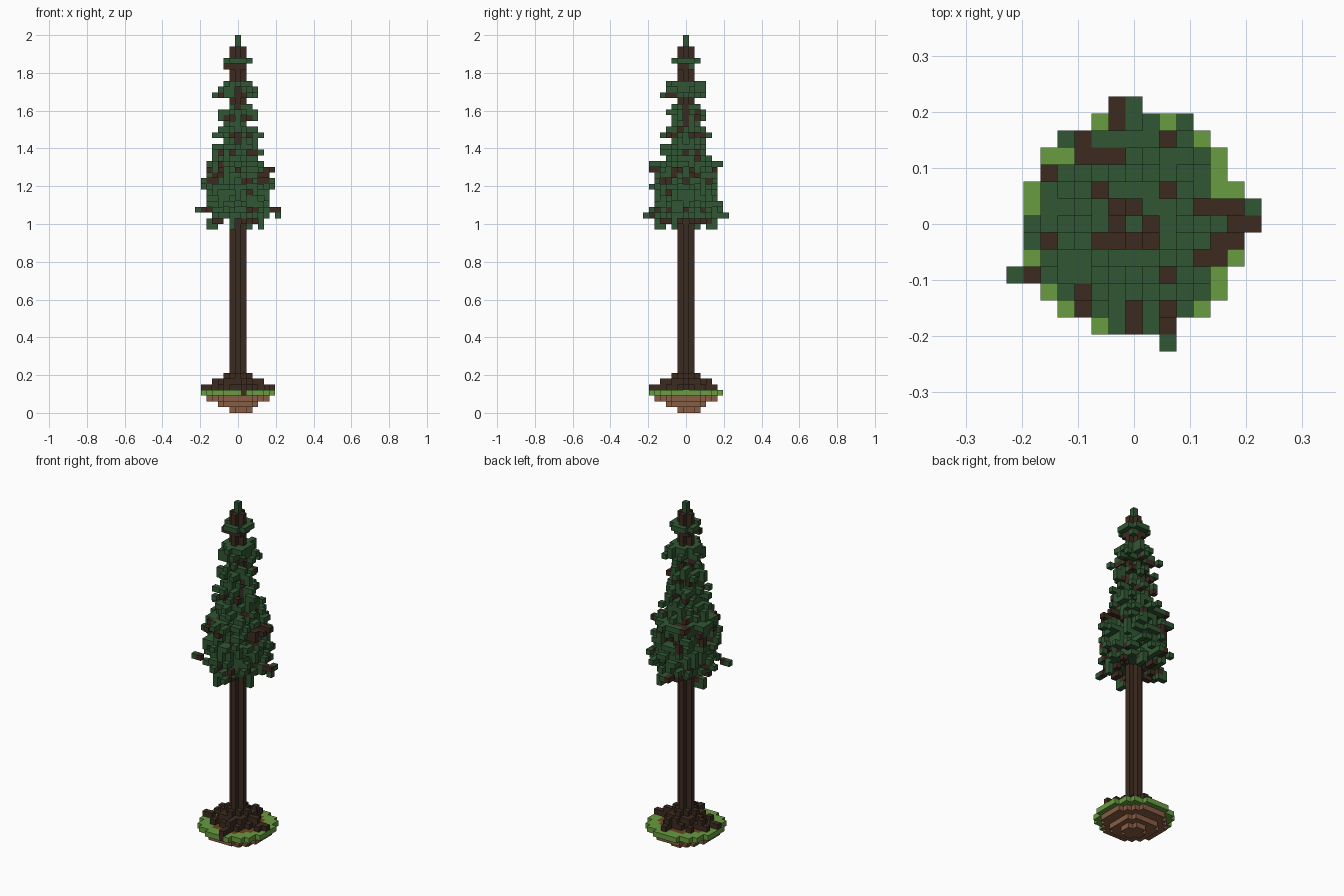
import bpy, bmesh, random
from math import cos, sin, tau, hypot
from mathutils import Vector

random.seed(8)
V = 2 / 66          # edge length of one block

if "Cube" in bpy.data.objects:
    bpy.data.objects.remove(bpy.data.objects["Cube"])


def material(name, hex_code):
    channels = [int(hex_code[i:i + 2], 16) / 255 for i in (0, 2, 4)]
    rgba = [((c + 0.055) / 1.055) ** 2.4 for c in channels] + [1]
    mat = bpy.data.materials.new(name)
    mat.use_nodes = True
    mat.diffuse_color = rgba
    mat.node_tree.nodes["Principled BSDF"].inputs["Base Color"].default_value = rgba
    return mat


BARK = material("dark bark", "3c2b20")
LEAF = material("needle green", "315733")
GRASS = material("grass green", "699c41")
DIRT = material("dirt brown", "875d43")
SOIL = material("top soil", "6a451e")

parts = {}          # part name -> (material, set of block cells)
filled = set()


def add(part, mat, cells):
    store = parts.setdefault(part, (mat, set()))[1]
    for c in cells:
        if c not in filled:
            filled.add(c)
            store.add(c)


def disc(z, radius, inner=0, shift=0):
    span = range(-8, 9)
    return [(x, y, z) for x in span for y in span
            if inner <= hypot(x - shift, y - shift) < radius]


def ray(z, angle, start, end):
    return [(round(t * cos(angle)), round(t * sin(angle)), z)
            for t in range(start, end + 1)]


# Trunk with a plus-shaped section
for z in range(3, 64):
    add("trunk", BARK, disc(z, 1.1))

# Roots: stepped flare with spokes creeping over the ground
for z, radius in ((4, 3.2), (5, 2.3), (6, 2.1)):
    add("roots", BARK, disc(z, radius))
for i in range(8):
    angle = tau * (i + random.uniform(-0.25, 0.25)) / 8
    reach = 5 - i % 2
    add("roots", BARK, ray(4, angle, 2, reach) + ray(5, angle, 2, reach - 1))
add("roots", BARK, [(-6, -1, 4), (6, 0, 4), (1, -6, 4), (1, -6, 3), (1, -5, 4),
                    (-5, -1, 4), (5, 0, 4)])

# Floating ground: grass rim, soil centre, dirt bowl underneath
add("grass_rim", GRASS, disc(3, 6.5, 4.6))
add("top_soil", SOIL, disc(3, 4.6))
add("dirt_bowl", DIRT, disc(2, 5.6) + disc(1, 3.7) + disc(0, 2, shift=0.5))

# Columns at the rim that the crown leaves open
OPEN = {(-6, 1), (-6, 2), (-6, -2), (-5, 4), (-4, 4), (-5, -4), (-2, 6), (2, 6),
        (4, 5), (5, 3), (5, 4), (5, -3), (5, -4), (4, -5), (-4, -5), (-2, -6)}

# Bare branches seen from above: column -> layer with nothing over it
BARE = {c: 42 for c in ((4, 1), (5, 1), (6, 1), (5, -1), (6, -1), (4, -2), (5, -2),
                        (0, -5), (0, -6), (-3, -5), (-5, -1), (-5, 3), (2, 5))}
BARE.update({c: 43 for c in ((-3, 4), (-2, 4), (-1, 4), (-3, 5))})
BARE.update({(-2, 2): 51, (2, 2): 52, (2, -3): 48, (6, 0): 35, (2, -5): 35, (2, -6): 34,
             (-1, 6): 34, (-1, 7): 34, (-6, -3): 35, (7, 0): 35,
             (-1, 1): 60, (-1, -1): 60, (1, -1): 60, (-2, -1): 60})
add("branches", BARK, [(x, y, z) for (x, y), z in BARE.items()])


def grow(part, mat, cells):
    add(part, mat, [c for c in cells if c[:2] not in OPEN and c[2] < BARE.get(c[:2], 99)])


# Tips of the longest branches
add("foliage", LEAF, [(7, 1, 35), (7, 0, 34), (-7, -3, 35), (2, -7, 34), (0, 7, 34),
                      (0, 6, 34), (3, 5, 36), (3, 6, 36)])

# Drooping tips below the crown
for i in range(8):
    angle = tau * (i + 0.5 + random.uniform(-0.2, 0.2)) / 8
    if i % 2:
        grow("foliage", LEAF, ray(33, angle, 5, 5) + ray(32, angle, 4, 5))
    grow("branches", BARK, ray(33, angle, 3, 4))

# Crown: reach of each layer from the bottom up, with whorls of bare spokes
REACH = "5655566656444343233214331112"
WHORLS = (35, 40, 41, 45, 48, 51, 55)
for level, digit in enumerate(REACH):
    z, reach = 34 + level, int(digit)
    if reach < 2:
        continue
    whorl = z in WHORLS
    core = reach - (2 if whorl else 0.7)
    density = 0.88 if z < 47 else 0.75
    turn = random.random() * tau
    count = reach + (2 if whorl else 4)
    for i in range(count):
        angle = turn + tau * (i + random.uniform(-0.3, 0.3)) / count
        arm = ray(z, angle, 1, reach - (random.random() < 0.3))
        if whorl and i % 3 < 2:
            grow("branches", BARK, arm[:-1])
            # needles lying along the spoke
            grow("foliage", LEAF, [(x, y, z + 1) for x, y, _ in arm[1:-1]
                                   if random.random() < 0.75])
        elif random.random() < 0.18 and 2 < reach and z < 46:
            grow("branches", BARK, arm[-3:-1])
        grow("foliage", LEAF, arm)
        x, y, _ = arm[-1]
        if random.random() < 0.4 and z < 45:
            grow("foliage", LEAF, [(x - (x > 0) + (x < 0), y, z)])
    grow("foliage", LEAF, [c for c in disc(z, max(core, 1.5)) if random.random() < density])

# Top collar and spike
grow("foliage", LEAF, disc(61, 2.3, 1.9))
add("foliage", LEAF, [(0, 0, 64), (0, 0, 65), (1, 1, 60)])


# Turn each part into a shell of the exposed block faces
SIDES = [Vector(s) for s in ((1, 0, 0), (-1, 0, 0), (0, 1, 0),
                             (0, -1, 0), (0, 0, 1), (0, 0, -1))]


def build(name, mat, cells):
    bm = bmesh.new()
    for cell in sorted(cells):
        centre = Vector(cell) + Vector((0, 0, 0.5))
        for n in SIDES:
            if tuple(int(a + b) for a, b in zip(cell, n)) in filled:
                continue
            u = Vector((n.y, n.z, n.x))
            w = n.cross(u)
            corners = ((-1, -1), (1, -1), (1, 1), (-1, 1))
            bm.faces.new([bm.verts.new((centre + (n + u * a + w * b) / 2) * V)
                          for a, b in corners])
    bmesh.ops.remove_doubles(bm, verts=bm.verts, dist=V / 100)
    mesh = bpy.data.meshes.new(name)
    bm.to_mesh(mesh)
    bm.free()
    mesh.materials.append(mat)
    bpy.context.collection.objects.link(bpy.data.objects.new(name, mesh))


for part, (mat, cells) in parts.items():
    build(part, mat, cells)
